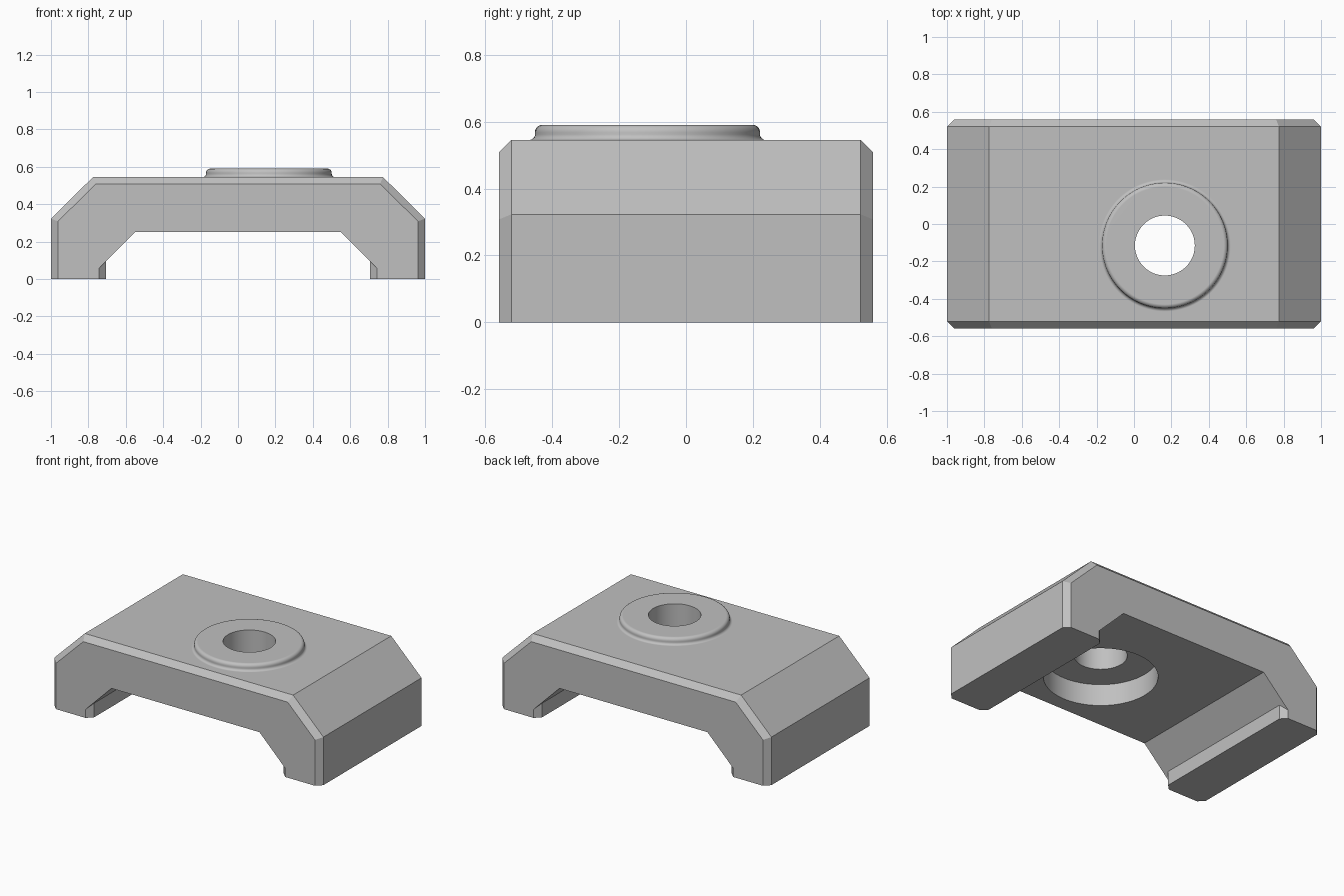
import bpy, bmesh
from math import cos, sin, pi, radians

if "Cube" in bpy.data.objects:
    bpy.data.objects.remove(bpy.data.objects["Cube"], do_unlink=True)

HALF_DEPTH, CHAMFER = 0.558, 0.037
BORE_X, BORE_Y = 0.165, -0.115
SEGMENTS = 96

grey = bpy.data.materials.new("plain grey")
grey.use_nodes = True
colour = (0.53, 0.53, 0.53, 1)
grey.diffuse_color = colour
grey.node_tree.nodes["Principled BSDF"].inputs["Base Color"].default_value = colour


def finish(name, bm):
    bmesh.ops.recalc_face_normals(bm, faces=bm.faces)
    mesh = bpy.data.meshes.new(name)
    bm.to_mesh(mesh)
    bm.free()
    mesh.materials.append(grey)
    obj = bpy.data.objects.new(name, mesh)
    bpy.context.collection.objects.link(obj)
    return obj


def loft(bm, rings):
    """Bridge closed rings in order and cap both ends."""
    rings = [[bm.verts.new(p) for p in ring] for ring in rings]
    n = len(rings[0])
    for a, b in zip(rings, rings[1:]):
        for i in range(n):
            j = (i + 1) % n
            bm.faces.new((a[i], a[j], b[j], b[i]))
    bm.faces.new(rings[0])
    bm.faces.new(rings[-1])


def section(y, d):
    """Bridge-shaped cross-section; d insets the chamfered edges."""
    half = [(0.55, 0.25), (0.705 + d, 0.095 - d), (0.705 + d, 0), (1 - d, 0),
            (1 - d, 0.323 - 0.41 * d), (0.775 - 0.41 * d, 0.545 - d)]
    outline = half + [(-x, z) for x, z in reversed(half)]
    return [(x, y, z) for x, z in outline]


def turned(name, profile):
    """Solid of revolution about the bore axis from (radius, z) points."""
    bm = bmesh.new()
    angles = [2 * pi * i / SEGMENTS for i in range(SEGMENTS)]
    loft(bm, [[(BORE_X + r * cos(a), BORE_Y + r * sin(a), z) for a in angles]
              for r, z in profile])
    return finish(name, bm)


# Clamp body with chamfered ends
bm = bmesh.new()
inner = HALF_DEPTH - CHAMFER
loft(bm, [section(-HALF_DEPTH, CHAMFER), section(-inner, 0),
          section(inner, 0), section(HALF_DEPTH, CHAMFER)])
body = finish("bridge_clamp", bm)

# Raised boss: concave fillet at the foot, rounded rim at the top
quarter = [pi / 2 * i / 6 for i in range(7)]
fillet = [(0.353 - 0.017 * sin(t), 0.562 - 0.017 * cos(t)) for t in quarter]
rim = [(0.314 + 0.022 * cos(t), 0.568 + 0.022 * sin(t)) for t in quarter]
boss = turned("boss", [(0.353, 0.5)] + fillet + rim)

# Through hole with a wide counterbore underneath
bore = turned("bore_cutter", [(0.345, 0.1), (0.345, 0.395), (0.16, 0.395), (0.16, 0.8)])

for tool, operation in ((boss, 'UNION'), (bore, 'DIFFERENCE')):
    mod = body.modifiers.new(tool.name, 'BOOLEAN')
    mod.operation = operation
    mod.solver = 'EXACT'
    mod.object = tool

# Bake the joined shape and drop the helpers
depsgraph = bpy.context.evaluated_depsgraph_get()
joined = bpy.data.meshes.new_from_object(body.evaluated_get(depsgraph))
body.modifiers.clear()
body.data = joined
for tool in (boss, bore):
    bpy.data.objects.remove(tool, do_unlink=True)

# Smooth round surfaces, crisp flat ones
bpy.ops.object.select_all(action='DESELECT')
body.select_set(True)
bpy.context.view_layer.objects.active = body
bpy.ops.object.shade_smooth_by_angle(angle=radians(30))
weighted = body.modifiers.new("flat_face_normals", 'WEIGHTED_NORMAL')
weighted.keep_sharp = True
